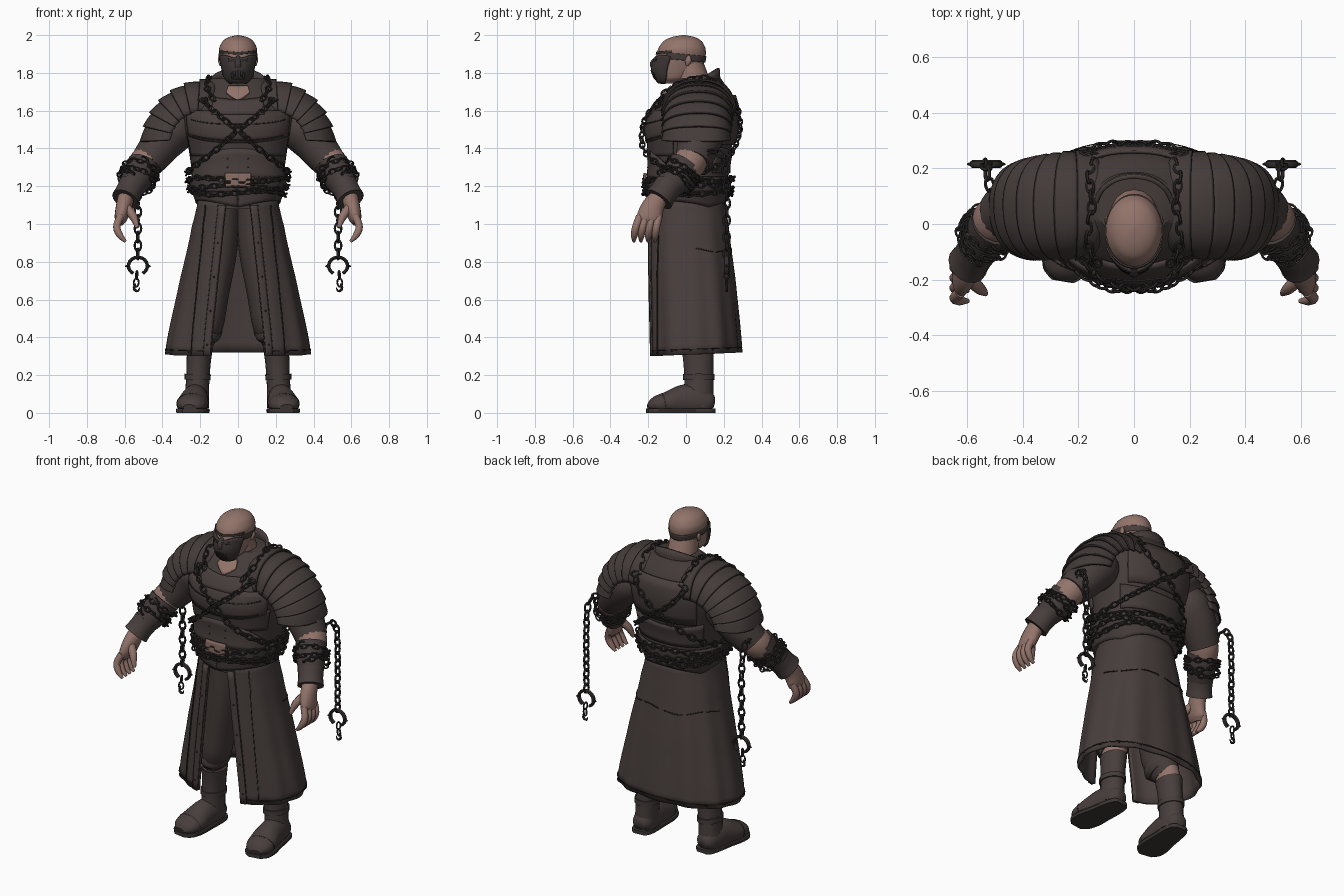
import bpy, bmesh, math
from math import sin, cos, pi, radians
from mathutils import Vector

cube = bpy.data.objects.get("Cube")
if cube:
    bpy.data.objects.remove(cube)


def material(name, r, g, b):
    m = bpy.data.materials.new(name)
    m.use_nodes = True
    m.diffuse_color = (r, g, b, 1)
    node = next(n for n in m.node_tree.nodes if n.type == 'BSDF_PRINCIPLED')
    node.inputs["Base Color"].default_value = (r, g, b, 1)
    node.inputs["Roughness"].default_value = .8
    return m


LEATHER = material("coat leather", .064, .048, .046)
ARMOUR = material("armour leather", .057, .044, .042)
CLOTH = material("trouser cloth", .058, .044, .041)
SKIN = material("skin", .29, .175, .145)
IRON = material("dark iron", .032, .027, .026)
SEAM = material("seam", .028, .022, .021)
MASK = material("mask", .046, .037, .035)
COPPER = material("buckle copper", .23, .14, .115)


def finish(name, bm, mats, thick=0):
    bmesh.ops.recalc_face_normals(bm, faces=bm.faces)
    me = bpy.data.meshes.new(name)
    bm.to_mesh(me)
    bm.free()
    for m in mats:
        me.materials.append(m)
    ob = bpy.data.objects.new(name, me)
    bpy.context.collection.objects.link(ob)
    if thick:
        mod = ob.modifiers.new("thickness", 'SOLIDIFY')
        mod.thickness, mod.offset = thick, 0
    return ob


def lerp(a, b, t):
    return a + (b - a) * t


def spline(pts, closed=False):
    P = [Vector(p) for p in pts]
    m = len(P) - (0 if closed else 1)

    def f(t):
        k = min(int(t * m), m - 1)
        u = t * m - k
        a, b, c, d = [P[i % len(P)] if closed else P[max(0, min(i, m))] for i in range(k - 1, k + 3)]
        return .5 * (2 * b + (c - a) * u + (2 * a - 5 * b + 4 * c - d) * u**2 + (3 * b - a - 3 * c + d) * u**3)
    return f


def grid(name, fn, nu, vs, mats, closed=False, thick=0, s=1, edge=False):
    """Sheet or tube from fn(u, v); edge paints the last row with the second material."""
    bm = bmesh.new()
    cols = nu if closed else nu + 1
    rows = []
    for v in vs:
        row = []
        for i in range(cols):
            p = fn(i / nu, v)
            row.append(bm.verts.new((p.x * s, p.y, p.z)))
        rows.append(row)
    for j in range(len(vs) - 1):
        for i in range(nu):
            k = (i + 1) % cols
            f = bm.faces.new((rows[j][i], rows[j][k], rows[j + 1][k], rows[j + 1][i]))
            f.material_index = int(edge and j == len(vs) - 2)
    if closed and not thick:
        bm.faces.new(rows[0])
        bm.faces.new(rows[-1])
    return finish(name, bm, mats, thick)


def steps(n):
    return [i / n for i in range(n + 1)]


def surf(secs, n=2.0):
    """Upright surface from (z, centre y, half width, half depth); angle 0 is the front."""
    sp = spline([q[1:] for q in secs])

    def f(a, z, off=0):
        k = 0
        while k < len(secs) - 2 and z > secs[k + 1][0]:
            k += 1
        t = max(0, min(1, (z - secs[k][0]) / (secs[k + 1][0] - secs[k][0])))
        cy, rx, ry = sp((k + t) / (len(secs) - 1))
        pw = lambda q: math.copysign(abs(q) ** (2 / n), q)
        return Vector((pw(sin(a)) * (rx + off), cy - pw(cos(a)) * (ry + off), z))
    return f


def loft(name, f, z0, z1, mat, nv=24):
    grid(name, lambda u, v: f(u * 2 * pi, lerp(z0, z1, v)), 40, steps(nv), [mat], True)


def patch(name, f, a, z, off, mat, thick=.012, nu=24, nv=5, s=1):
    """Plate on a surface; angle limits may vary with height, height limits with angle."""
    val = lambda q, x: q(x) if callable(q) else q

    def fn(u, v):
        ang = lerp(val(a[0], v), val(a[1], v), u)
        return f(ang, lerp(val(z[0], ang), val(z[1], ang), v), off)
    return grid(name, fn, nu, steps(nv), [mat], thick=thick, s=s)


def tube(name, pts, mat, s=1, n=16, ref=(1, 0, 0), zlim=(0, 9), per=4):
    """Oval tube through (x, y, z, radius a, radius b)."""
    sp = spline(pts)
    ref = Vector(ref)

    def fn(u, v):
        q = sp(v)
        t = (sp(min(1, v + .01)) - sp(max(0, v - .01))).to_3d()
        a = t.cross(ref).normalized()
        b = a.cross(t).normalized()
        p = q.to_3d() + a * q[3] * cos(u * 2 * pi) + b * q[4] * sin(u * 2 * pi)
        p.z = max(zlim[0], min(zlim[1], p.z))
        return p
    grid(name, fn, n, steps(per * (len(pts) - 1)), [mat], True, s=s)


def chain(name, f, pitch=.036, s=1):
    pts = [f(i / 500) for i in range(501)]
    dist = [0]
    for p, q in zip(pts, pts[1:]):
        dist.append(dist[-1] + (q - p).length)
    count = round(dist[-1] / pitch)
    bm = bmesh.new()
    L, W, r, j = pitch * .62, pitch * .38, pitch * .14, 0
    for i in range(count):
        while dist[j] < (i + .5) * dist[-1] / count:
            j += 1
        c, t = pts[j], (pts[min(j + 1, 500)] - pts[j - 1]).normalized()
        w = t.cross(Vector((.31, .2, 1))).normalized()
        h = w.cross(t)
        tw = radians(45 if i % 2 else -45)
        w, h = w * cos(tw) + h * sin(tw), h * cos(tw) - w * sin(tw)
        loop = []
        for k in range(12):
            th = k * pi / 6
            rad = t * cos(th) + w * sin(th)
            mid = c + t * L * cos(th) + w * W * sin(th)
            ring = [mid + r * (rad * cos(m * pi / 3) + h * sin(m * pi / 3)) for m in range(6)]
            loop.append([bm.verts.new((p.x * s, p.y, p.z)) for p in ring])
        for k in range(12):
            n = loop[(k + 1) % 12]
            for m in range(6):
                bm.faces.new((loop[k][m], n[m], n[(m + 1) % 6], loop[k][(m + 1) % 6]))
    finish(name, bm, [IRON])


def studs(name, pts, r=.006, s=1):
    bm = bmesh.new()
    for p in pts:
        new = bmesh.ops.create_icosphere(bm, subdivisions=1, radius=r)["verts"]
        bmesh.ops.translate(bm, verts=new, vec=(p.x * s, p.y, p.z))
    finish(name, bm, [IRON])


# Torso and layered armour
torso = surf([(1.08, .005, .2, .195), (1.2, .012, .235, .208), (1.32, .02, .25, .205), (1.42, .025, .265, .22),
              (1.52, .03, .285, .235), (1.62, .05, .285, .215), (1.7, .07, .24, .17), (1.77, .075, .14, .11)], 2.3)
loft("torso", torso, 1.08, 1.77, ARMOUR)
patch("chest_plate", torso, (-1.1, 1.1), (lambda a: 1.43 + .03 * a * a, 1.6), .01, LEATHER)
patch("neck_plate", torso, (-.42, .42), (1.58, lambda a: 1.655 + .03 * abs(a)), .014, LEATHER)
patch("rib_plate", torso, (-1.2, 1.2), (1.36, lambda a: 1.44 + .03 * a * a), .006, ARMOUR)
patch("belly_plate", torso, (-1.2, 1.2), (1.24, lambda a: 1.27 + .13 * cos(a * 1.2)), .012, LEATHER)
patch("back_plate", torso, (pi - .8, pi + .8), (1.42, 1.68), .01, LEATHER)
patch("lower_back_plate", torso, (pi - 1, pi + 1), (1.27, lambda a: 1.44 + .05 * cos(a)), .006, ARMOUR)
patch("waist_flaps", torso, (0, 2 * pi), (lambda a: 1.09 + .035 * abs(sin(1.5 * a)), 1.2), .01, ARMOUR, nu=72)
patch("belt", torso, (0, 2 * pi), (1.17, 1.25), .012, ARMOUR, nu=48)
patch("buckle", torso, (-.2, .2), (1.195, 1.27), .03, COPPER)
for z in (1.44, 1.525):
    patch("chest_seam", torso, (-.9, .9), (lambda a: z + .03 * a * a, lambda a: z + .006 + .03 * a * a), .017, SEAM, .004, nv=1)
studs("belly_studs", [torso(a, z, .018) for a in (-.16, .16) for z in (1.3, 1.345)] + [torso(0, 1.13, .016)], .005)

# Collar and neck
collar = surf([(1.64, .05, .17, .15), (1.72, .06, .145, .12), (1.83, .07, .13, .1)])
patch("collar", collar, (lambda v: .12 + .4 * v, lambda v: 2 * pi - .12 - .4 * v),
      (1.64, lambda a: 1.765 - .06 * cos(a)), 0, LEATHER, .016, 40)
tube("neck", [(0, .05, 1.62, .1, .1), (0, .04, 1.72, .095, .09), (0, .01, 1.85, .08, .08)], SKIN)
patch("throat", torso, (-.2, .2), (lambda a: 1.655 + .2 * abs(a), 1.73), .008, SKIN)

# Head, mask and straps
head = surf([(1.745, -.085, .04, .05), (1.77, -.065, .068, .09), (1.82, -.045, .083, .127), (1.88, -.028, .096, .13),
             (1.93, -.022, .1, .125), (1.97, -.018, .08, .1), (1.99, -.015, .05, .063), (2.0, -.012, .006, .008)])
loft("head", head, 1.745, 2.0, SKIN, 32)
patch("mask", head, (-1.15, 1.15), (1.747, lambda a: 1.886 - .008 * cos(a * 4)), .006, MASK, .014, nv=10)
patch("head_strap", head, (.95, 2 * pi - .95), (lambda a: 1.868 + .012 * cos(a), lambda a: 1.9 + .012 * cos(a)), .002, LEATHER, .006, 48)
tube("mask_nose", [(0, -.15, 1.885, .01, .012), (0, -.177, 1.85, .014, .016), (0, -.177, 1.825, .008, .018)], MASK)
for k in range(-3, 4):
    patch("mask_slot", head, (k * .14 - .025, k * .14 + .025), (1.765, 1.815 - .004 * abs(k)), .014, SEAM, .004, 2)
for s in (1, -1):
    side = "left_" if s > 0 else "right_"
    patch(side + "eye_slit", head, (.17, .5), (1.86, lambda a: 1.87 + .01 * a), .014, SEAM, .004, s=s)
    patch(side + "brow_strap", head, (0, 1.15), (lambda a: 1.897 + .008 * a, lambda a: 1.91 + .008 * a), .003, MASK, .006, s=s)
    tube(side + "ear", [(.09, .005, 1.84, .008, .008), (.097, .012, 1.865, .017, .009), (.096, .014, 1.89, .008, .007)], SKIN, s)

# Long coat, open at the front
coat = surf([(.3, .05, .376, .238), (.7, .03, .3, .224), (1.0, .012, .235, .206), (1.14, .005, .205, .2)], 2.3)


def front_edge(z, extra=0):
    return math.asin(((.06 + .085 * (1.12 - z) / .82 + extra) / (.2 + .215 * (1.14 - z))) ** 1.15)


def coat_point(u, v):
    z = lerp(.3, 1.14, v)
    e = front_edge(min(z, 1.12))
    a = lerp(e, 2 * pi - e, u)
    return coat(a, z + .02 * (1 - v) * sin(a / 2) ** 2, .006 * (1 - v) * cos(a * 12))


grid("coat", coat_point, 96, steps(16), [LEATHER], thick=.012)
patch("hem_seam", coat, (.45, 2 * pi - .45), (lambda a: .325 + .02 * sin(a / 2) ** 2, lambda a: .329 + .02 * sin(a / 2) ** 2),
      .012, SEAM, .004, 72, 1)
for k in range(6):
    m = pi + (k - 2.5) * .5
    patch("coat_stitching", coat, (m - .2, m + .2), (lambda a: .86 + .01 * sin(5 * a), lambda a: .865 + .01 * sin(5 * a)), .009, SEAM, .004, 12, 1)
for s in (1, -1):
    side = "left_" if s > 0 else "right_"
    ez = lambda v, x: front_edge(lerp(.3, 1.1, v), x)
    patch(side + "placket", coat, (lambda v: ez(v, 0), lambda v: ez(v, .035)), (.3, 1.1), .01, LEATHER, .01, 3, 16, s)
    for x in (.036, .1):
        patch(side + "coat_seam", coat, (lambda v: ez(v, x), lambda v: ez(v, x + .003)), (.31, 1.1), .009, SEAM, .006, 1, 16, s)
    studs(side + "coat_studs", [coat(front_edge(z, .018), z, .014) for z in (.36, .54, .72, .9)]
          + [coat(a, .322 + .02 * sin(a / 2) ** 2, .01) for a in (.7, 1.1, 1.5, 1.9, 2.3, 2.7)], .006, s)

# Body chains: two crossed sashes and loops round the waist
half = [(-.15, .08, 1.775), (-.165, -.07, 1.725), (-.1, -.175, 1.62), (0, -.23, 1.5), (.12, -.22, 1.39), (.24, -.12, 1.3),
        (.265, .03, 1.27), (.22, .17, 1.3), (.1, .25, 1.38), (0, .27, 1.48), (-.1, .265, 1.6), (-.16, .19, 1.73)]
sash = spline(half, True)


def sash_point(t):
    p = sash(t)
    q = torso(math.atan2(p.x, .03 - p.y), p.z, .024)
    c = Vector((0, .03, p.z))
    return q if p.z < 1.66 and (q - c).length > (p - c).length else p


for s in (1, -1):
    chain("chain_sash", sash_point, .039, s)
for k, z in enumerate((1.165, 1.195, 1.235)):
    chain("waist_chain", lambda t: torso(t * 2 * pi, z + .01 * sin(t * 6 * pi + k * 2), .026), .037)

for s in (1, -1):
    side = "left_" if s > 0 else "right_"

    # Pauldron of overlapping lames fanned round the shoulder
    for k in range(7):
        def lame(u, v):
            deg = lerp(111 - k * 16, 111 - k * 16 - 18, v)
            ph = radians(lerp(-82, 82, u))
            R = .266 + .045 * ((deg - 35) / 70) ** 2 + .016 * v
            R *= .3 + .7 * cos(ph) ** .7
            w = .19 + .008 * v - (.035 * (k + v) / 7 if ph > 0 else 0)
            y = .07 + w * math.copysign(abs(sin(ph)) ** .9, ph)
            return Vector((.22 + R * cos(radians(deg)), y, 1.45 + R * sin(radians(deg))))
        grid(side + "shoulder_lame", lame, 28, [0, .3, .6, .93, 1], [ARMOUR, SEAM], thick=.012, s=s, edge=True)

    # Sleeve, bare elbow, bracer and cuff
    tube(side + "sleeve", [(.29, .08, 1.56, .1, .1), (.33, .08, 1.51, .125, .12), (.4, .07, 1.43, .115, .11),
                           (.48, .033, 1.33, .095, .092)], LEATHER, s)
    tube(side + "elbow", [(.455, .045, 1.36, .082, .082), (.49, .02, 1.325, .088, .086), (.52, -.02, 1.27, .078, .078)], SKIN, s)
    tube(side + "bracer", [(.5, .0, 1.312, .091, .088), (.53, -.045, 1.25, .086, .083), (.57, -.105, 1.185, .07, .068)], ARMOUR, s)
    tube(side + "cuff", [(.56, -.09, 1.205, .076, .074), (.58, -.12, 1.165, .074, .07), (.597, -.145, 1.13, .08, .074)], LEATHER, s)

    def wrap(t):
        axis = Vector((.045, -.06, -.08))
        u = axis.cross(Vector((1, 0, 0))).normalized()
        w = axis.normalized().cross(u)
        th = t * 6 * pi
        return Vector((.505, -.005, 1.295)) + axis * (t + .1 * sin(th * 1.7)) + .094 * (u * cos(th) + w * sin(th))
    chain(side + "arm_chain", wrap, .034, s)

    # Hand
    tube(side + "palm", [(.59, -.135, 1.15, .046, .044), (.605, -.175, 1.09, .06, .042), (.62, -.195, 1.03, .066, .034),
                         (.628, -.2, 1.0, .05, .018)], SKIN, s)
    for i in range(4):
        tube(side + "finger", [(.622, -.145 - .033 * i, 1.04, .021, .02), (.642, -.157 - .036 * i, .985, .02, .02),
                               (.625, -.163 - .037 * i, .94, .018, .018), (.595, -.165 - .037 * i, .907, .008, .008)], SKIN, s, 10)
    tube(side + "thumb", [(.6, -.19, 1.1, .026, .024), (.555, -.23, 1.04, .022, .022), (.533, -.25, .98, .01, .01)], SKIN, s, 10)

    # Hanging chain with an open spiked shackle and hook
    chain(side + "hanging_chain", spline([(.5, .08, 1.36), (.52, .15, 1.385), (.53, .2, 1.34), (.53, .215, 1.2),
                                          (.53, .215, 1.0), (.53, .215, .82)]), .046, s)
    arc = [radians(d) for d in range(-60, 241, 30)]
    tube(side + "shackle", [(.53 + .05 * cos(a), .215, .778 + .046 * sin(a), .009, .014) for a in arc], IRON, s, 8, (0, 1, 0), per=2)
    for d in (-1, 1):
        tube(side + "shackle_spike", [(.53 + d * .045, .215, .78, .012, .012), (.53 + d * .068, .215, .775, .003, .003)], IRON, s, 8, (0, 1, 0))
    chain(side + "chain_end", spline([(.535, .215, .75), (.54, .215, .67)]), .036, s)
    tube(side + "hook", [(.545, .215, .685, .006, .006), (.55, .215, .655, .007, .007), (.53, .215, .645, .006, .006),
                         (.52, .215, .665, .002, .002)], IRON, s, 8, (0, 1, 0))

    # Trouser leg, bare calf and boot
    tube(side + "trouser_leg", [(.09, .03, 1.1, .12, .1), (.1, .03, .88, .12, .098), (.135, .02, .62, .105, .085),
                                (.16, .02, .48, .102, .086), (.183, .04, .42, .095, .08), (.195, .055, .375, .08, .068)], CLOTH, s)
    tube(side + "knee_fold", [(.16, .01, .465, .09, .086), (.172, .02, .44, .104, .09), (.183, .03, .415, .09, .082)], CLOTH, s)
    tube(side + "calf", [(.19, .055, .4, .078, .066), (.202, .064, .33, .078, .063)], SKIN, s)
    tube(side + "boot_shaft", [(.202, .062, .345, .086, .069), (.208, .066, .27, .08, .064), (.214, .068, .16, .077, .062),
                               (.22, .065, .03, .082, .066)], LEATHER, s)
    tube(side + "boot_strap", [(.213, .068, .205, .084, .069), (.214, .068, .175, .084, .069)], ARMOUR, s)
    foot = [(.215, .15, .05, .02, .03), (.217, .125, .055, .06, .055), (.222, .06, .06, .09, .068), (.23, -.02, .06, .088, .074),
            (.24, -.1, .05, .062, .083), (.25, -.165, .04, .045, .072), (.256, -.2, .03, .015, .035)]
    tube(side + "boot_foot", foot, LEATHER, s, 20, zlim=(.016, 1))
    tube(side + "boot_sole", [(x, y * 1.03, .015, .06, w + .005) for x, y, z, h, w in foot], MASK, s, 20, zlim=(0, .022))
    tube(side + "toe_seam", [(.244, -.118, .047, .059, .084), (.245, -.124, .046, .057, .083)], SEAM, s, 20, zlim=(.02, 1))

# Smooth shading with crisp edges
bpy.ops.object.select_all(action='DESELECT')
for ob in bpy.context.collection.objects:
    if ob.type == 'MESH':
        ob.select_set(True)
        bpy.context.view_layer.objects.active = ob
bpy.ops.object.shade_smooth_by_angle(angle=radians(40))
